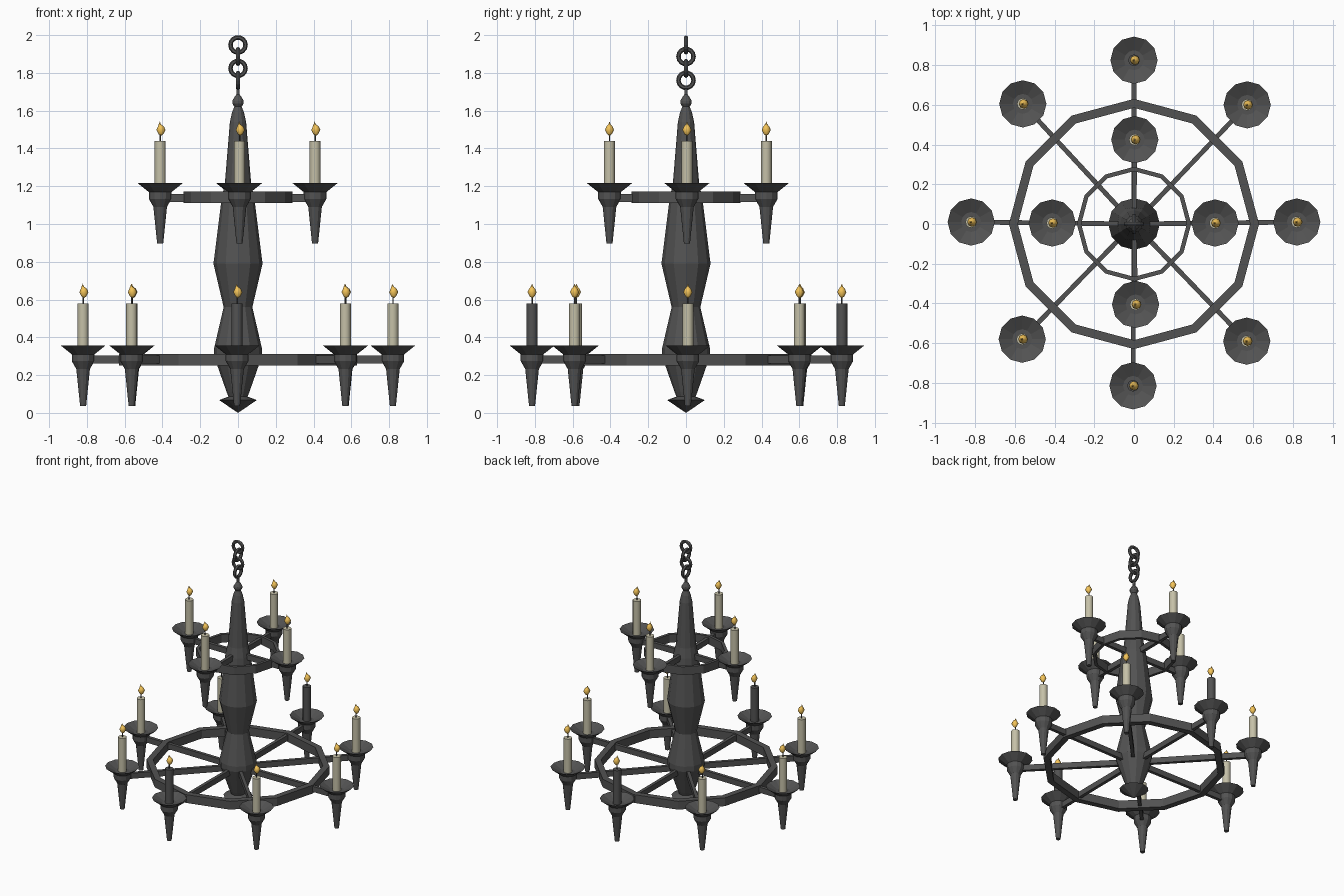
import bpy, bmesh, math
from mathutils import Vector, Matrix

if "Cube" in bpy.data.objects:
    bpy.data.objects.remove(bpy.data.objects["Cube"])


def material(name, rgb):
    m = bpy.data.materials.new(name)
    m.diffuse_color = (*rgb, 1)
    m.use_nodes = True
    m.node_tree.nodes["Principled BSDF"].inputs["Base Color"].default_value = m.diffuse_color
    return m


IRON = material("dark_iron", (0.085, 0.085, 0.085))
WAX = material("wax", (0.56, 0.53, 0.39))
FIRE = material("flame_yellow", (0.90, 0.55, 0.10))


def finish(bm, name, mat=IRON, smooth=False):
    bmesh.ops.recalc_face_normals(bm, faces=bm.faces)
    for f in bm.faces:
        f.smooth = smooth and len(f.verts) == 4
    if smooth:  # keep strong creases sharp
        for e in bm.edges:
            e.smooth = len(e.link_faces) == 2 and e.calc_face_angle() < math.radians(50)
    me = bpy.data.meshes.new(name)
    bm.to_mesh(me)
    bm.free()
    ob = bpy.data.objects.new(name, me)
    bpy.context.collection.objects.link(ob)
    me.materials.append(mat)
    return ob


def lathe(name, profile, sides, loc=(0, 0, 0), mat=IRON, closed=False, smooth=False):
    """Revolve (radius, height) points around z; closed joins last to first."""
    bm = bmesh.new()
    rings = []
    for r, z in profile:
        if r == 0:
            rings.append([bm.verts.new(Vector(loc) + Vector((0, 0, z)))] * sides)
        else:
            rings.append([bm.verts.new(Vector(loc) + Vector((
                r * math.cos(2 * math.pi * i / sides),
                r * math.sin(2 * math.pi * i / sides), z))) for i in range(sides)])
    pairs = list(zip(rings, rings[1:]))
    if closed:
        pairs.append((rings[-1], rings[0]))
    for a, b in pairs:
        for i in range(sides):
            j = (i + 1) % sides
            bm.faces.new(list(dict.fromkeys((a[i], a[j], b[j], b[i]))))
    if not closed:
        for ring in (rings[0], rings[-1]):
            if ring[0] is not ring[1]:
                bm.faces.new(ring)
    return finish(bm, name, mat, smooth)


def arm(name, x, y, z):
    """Flat bar from the centre column out to a cup."""
    bm = bmesh.new()
    length = math.hypot(x, y)
    bmesh.ops.create_cube(bm, size=1, matrix=Matrix.Rotation(math.atan2(y, x), 4, 'Z')
                          @ Matrix.Translation((length / 2, 0, z))
                          @ Matrix.Diagonal((length, 0.024, 0.042, 1)))
    finish(bm, name)


def hoop(name, outer, width, z0, z1):
    lathe(name, [(outer, z0), (outer, z1), (outer - width, z1), (outer - width, z0)],
          12, closed=True)


def candle_unit(tag, x, y, z, wax):
    # spiked cup with a flared, shallow dish
    lathe("cup_" + tag, [(0.016, -0.245), (0.036, -0.05), (0.060, -0.008),
                         (0.060, 0.028), (0.119, 0.075), (0.05, 0.04), (0, 0.04)],
          12, (x, y, z))
    lathe("candle_" + tag, [(0.029, 0.03), (0.029, 0.298)], 12, (x, y, z), wax, smooth=True)
    lathe("wick_" + tag, [(0.004, 0.295), (0.004, 0.34)], 5, (x, y, z))
    flame = lathe("flame_" + tag, [(0, 0.325), (0.013, 0.335), (0.024, 0.357), (0.016, 0.375),
                                   (0.006, 0.387), (0, 0.402)], 8, (x + 0.004, y, z), FIRE,
                  smooth=True)
    for v in flame.data.vertices:
        if v.co.z > z + 0.38:
            v.co.x -= 0.006


# centre column
lathe("centre_column", [(0.04, 0.06), (0.06, 0.11), (0.127, 0.30), (0.127, 0.34),
                        (0.076, 0.56), (0.13, 0.79), (0.086, 1.14), (0.070, 1.21),
                        (0.043, 1.54), (0.032, 1.59), (0.018, 1.625)], 12)
lathe("bottom_finial", [(0, 0), (0.10, 0.068), (0.04, 0.09), (0, 0.09)], 12)
lathe("top_knob", [(0.016, 1.615), (0.030, 1.638), (0.030, 1.652), (0.020, 1.67),
                   (0.009, 1.685), (0.009, 1.73)], 12)

# hanging chain, alternate links turned a quarter turn
for i, z in enumerate((1.948, 1.887, 1.824, 1.761)):
    link = lathe(f"chain_link_{i + 1}",
                 [(0.040 + 0.012 * math.cos(k * math.pi / 3), 0.012 * math.sin(k * math.pi / 3))
                  for k in range(6)], 14, closed=True)
    turn = Matrix.Rotation(math.pi / 2, 4, 'X')
    if i % 2:
        turn = Matrix.Rotation(math.pi / 2, 4, 'Z') @ turn
    link.data.transform(Matrix.Translation((0, 0, z)) @ turn)

# hoops
hoop("lower_hoop", 0.630, 0.045, 0.25, 0.313)
hoop("upper_hoop", 0.288, 0.022, 1.11, 1.172)

# lower tier of eight candles, two of them dark
lower = [(0.82, 0.01), (0.57, 0.60), (0, 0.825), (-0.56, 0.605),
         (-0.82, 0.01), (-0.563, -0.58), (-0.005, -0.815), (0.568, -0.59)]
for i, (x, y) in enumerate(lower):
    arm(f"lower_arm_{i + 1}", x, y, 0.283)
    candle_unit(f"lower_{i + 1}", x, y, 0.282, IRON if i in (2, 6) else WAX)

# upper tier of four candles
upper = [(0.408, 0.005), (0.004, 0.425), (-0.412, 0.005), (0.008, -0.405)]
for i, (x, y) in enumerate(upper):
    arm(f"upper_arm_{i + 1}", x, y, 1.138)
    candle_unit(f"upper_{i + 1}", x, y, 1.141, WAX)
